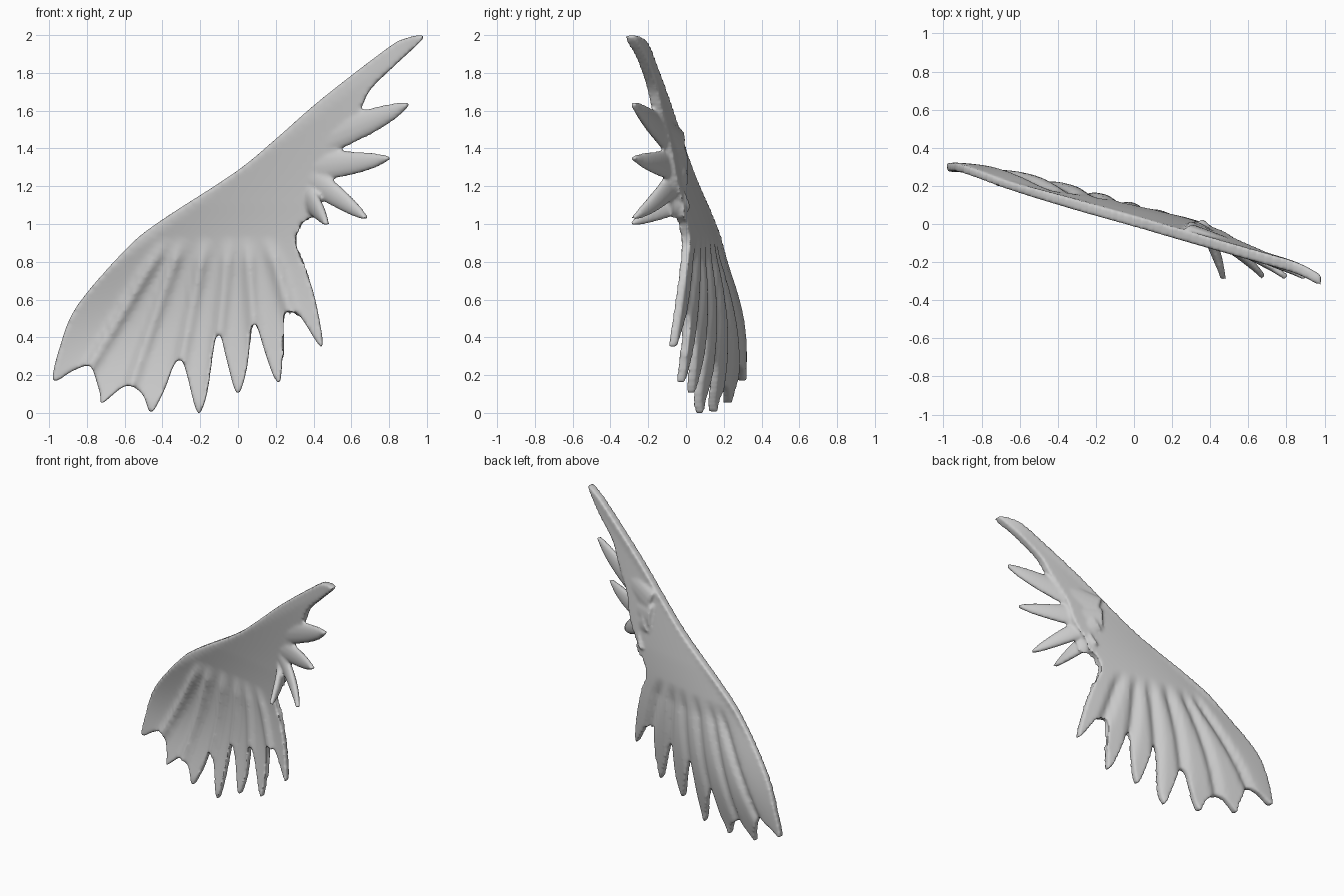
import bpy, bmesh, math
from mathutils import Vector

cube = bpy.data.objects.get("Cube")
if cube:
    bpy.data.objects.remove(cube)


def clamp(v, low=0.0, high=1.0):
    return max(low, min(high, v))


def smooth_loop(points, steps):
    """Closed Catmull-Rom curve through the points."""
    pts = [Vector(p) for p in points]
    count = len(pts)
    result = []
    for i in range(count):
        a, b, c, d = (pts[(i + k) % count] for k in (-1, 0, 1, 2))
        for s in range(steps):
            t = s / steps
            result.append(b + (c - a) * (t / 2)
                          + (a * 2 - b * 5 + c * 4 - d) * (t * t / 2)
                          + (b * 3 - a - c * 3 + d) * (t ** 3 / 2))
    return result


# Outline pieces (x, z), clockwise from the outer tail tip
leading_edge = [(-.98, .17), (-.94, .36), (-.85, .57), (-.6, .86), (-.42, 1.01), (-.02, 1.27),
                (.2, 1.45), (.44, 1.66), (.79, 1.93), (.88, 1.98), (.97, 2)]
inner_edge = [(.97, 1.97), (.82, 1.83), (.7, 1.71), (.65, 1.61), (.54, 1.42), (.49, 1.24),
              (.41, 1.12), (.39, 1.04), (.34, 1.01), (.3, .91), (.32, .85), (.39, .67), (.43, .5)]
tail_edge = [(.45, .36), (.42, .37), (.33, .51), (.27, .54), (.235, .5), (.235, .33),
             (.225, .17), (.19, .19), (.14, .33), (.09, .49), (.07, .46), (.05, .25),
             (.01, .11), (-.02, .13), (-.06, .28), (-.1, .43), (-.125, .36), (-.16, .12),
             (-.2, 0), (-.23, .04), (-.27, .2), (-.3, .28), (-.34, .25), (-.39, .12),
             (-.46, 0), (-.5, .09), (-.56, .14), (-.62, .13), (-.72, .05), (-.73, .1),
             (-.77, .23), (-.8, .25), (-.88, .22)]

# Creases between tail feathers: x at the root, then x and z at the notch
creases = [(.17, .27, .54), (.05, .08, .48), (-.05, -.1, .43),
           (-.18, -.3, .28), (-.31, -.57, .14), (-.4, -.78, .25)]
CREASE_TOP = .88


def wing_depth(x, z):
    """Depth of the cambered wing surface, with valleys between feathers."""
    lead = 1.27 + .74 * x
    drop = clamp((lead - z) / max(lead - .05, .2))
    y = .015 - .285 * x + .075 * math.sin(math.pi * drop) * (1 - min(abs(x), 1) ** 4)
    y -= .03 * clamp((x - .8) / .17) ** 2
    ramp = clamp((CREASE_TOP + .04 - z) / .12)
    for root_x, notch_x, notch_z in creases:
        t = (CREASE_TOP - z) / (CREASE_TOP - notch_z)
        line = root_x + (notch_x - root_x) * t
        y -= .028 * ramp * math.exp(-((x - line) / .035) ** 2)
    return y


def add_sheet(bm):
    """Fill the outline, grid it finely, bend it and give it thickness."""
    loop = smooth_loop(leading_edge + inner_edge + tail_edge, 4)
    face = bm.faces.new([bm.verts.new((p.x, 0, p.y)) for p in loop])
    bmesh.ops.triangulate(bm, faces=[face])
    step = .03
    for axis, start, count in ((Vector((1, 0, 0)), -1, 67), (Vector((0, 0, 1)), 0, 67)):
        for i in range(1, count):
            bmesh.ops.bisect_plane(bm, geom=bm.verts[:] + bm.edges[:] + bm.faces[:],
                                   plane_co=axis * (start + i * step), plane_no=axis)
    front = bm.verts[:]
    back = bmesh.ops.extrude_face_region(bm, geom=bm.faces[:])["geom"]
    back = [v for v in back if isinstance(v, bmesh.types.BMVert)]
    for verts, side in ((front, -1), (back, 1)):
        for v in verts:
            half = .023 + .007 * clamp((v.co.z - .8) / .3)
            v.co.y = wing_depth(v.co.x, v.co.z) + side * half


def add_finger(bm, root, mid, tip, half_width, normal):
    """Loft a flat tapered feather along a quadratic spine."""
    root, mid, tip, normal = (Vector(v) for v in (root, mid, tip, normal))
    ctrl = mid * 2 - (root + tip) / 2
    rings, sides, segments = [], 12, 16
    for i in range(segments + 1):
        t = i / segments
        centre = root * (1 - t) ** 2 + ctrl * (2 * t * (1 - t)) + tip * t * t
        along = ((ctrl - root) * (1 - t) + (tip - ctrl) * t).normalized()
        across = along.cross(normal).normalized()
        up = across.cross(along)
        taper = math.sqrt(clamp(1 - t ** 3, .03))
        wide = half_width * taper * (1 - .45 * t)
        thick = .03 * max(taper, .6)
        rings.append([bm.verts.new(centre + across * wide * math.cos(a) + up * thick * math.sin(a))
                      for a in (2 * math.pi * k / sides for k in range(sides))])
    for one, two in zip(rings, rings[1:]):
        for k in range(sides):
            n = (k + 1) % sides
            bm.faces.new((one[k], one[n], two[n], two[k]))
    bm.faces.new(rings[0][::-1])
    bm.faces.new(rings[-1])


bm = bmesh.new()
add_sheet(bm)

# Finger feathers fanning forward from the wrist
add_finger(bm, (.3, -.03, 1.4), (.66, -.17, 1.53), (.9, -.28, 1.635), .1, (.35, 1, 0))
add_finger(bm, (.28, -.01, 1.31), (.57, -.14, 1.32), (.8, -.28, 1.35), .095, (.45, 1, 0))
add_finger(bm, (.33, -.02, 1.28), (.53, -.14, 1.14), (.68, -.28, 1.03), .08, (.6, .8, 0))
add_finger(bm, (.36, -.01, 1.15), (.42, -.13, 1.08), (.47, -.29, 1), .08, (1, .35, 0))

bmesh.ops.recalc_face_normals(bm, faces=bm.faces[:])
mesh = bpy.data.meshes.new("wing")
bm.to_mesh(mesh)
bm.free()
wing = bpy.data.objects.new("wing", mesh)
bpy.context.collection.objects.link(wing)

# Fuse the feathers into one soft surface
fuse = wing.modifiers.new("fuse", 'REMESH')
fuse.mode = 'VOXEL'
fuse.voxel_size = .011
fuse.use_smooth_shade = True
soften = wing.modifiers.new("soften", 'SMOOTH')
soften.factor = .5
soften.iterations = 5

grey = bpy.data.materials.new("plain grey")
grey.use_nodes = True
colour = (.6, .6, .6, 1)
grey.diffuse_color = colour
grey.node_tree.nodes["Principled BSDF"].inputs["Base Color"].default_value = colour
mesh.materials.append(grey)
for poly in mesh.polygons:
    poly.use_smooth = True
